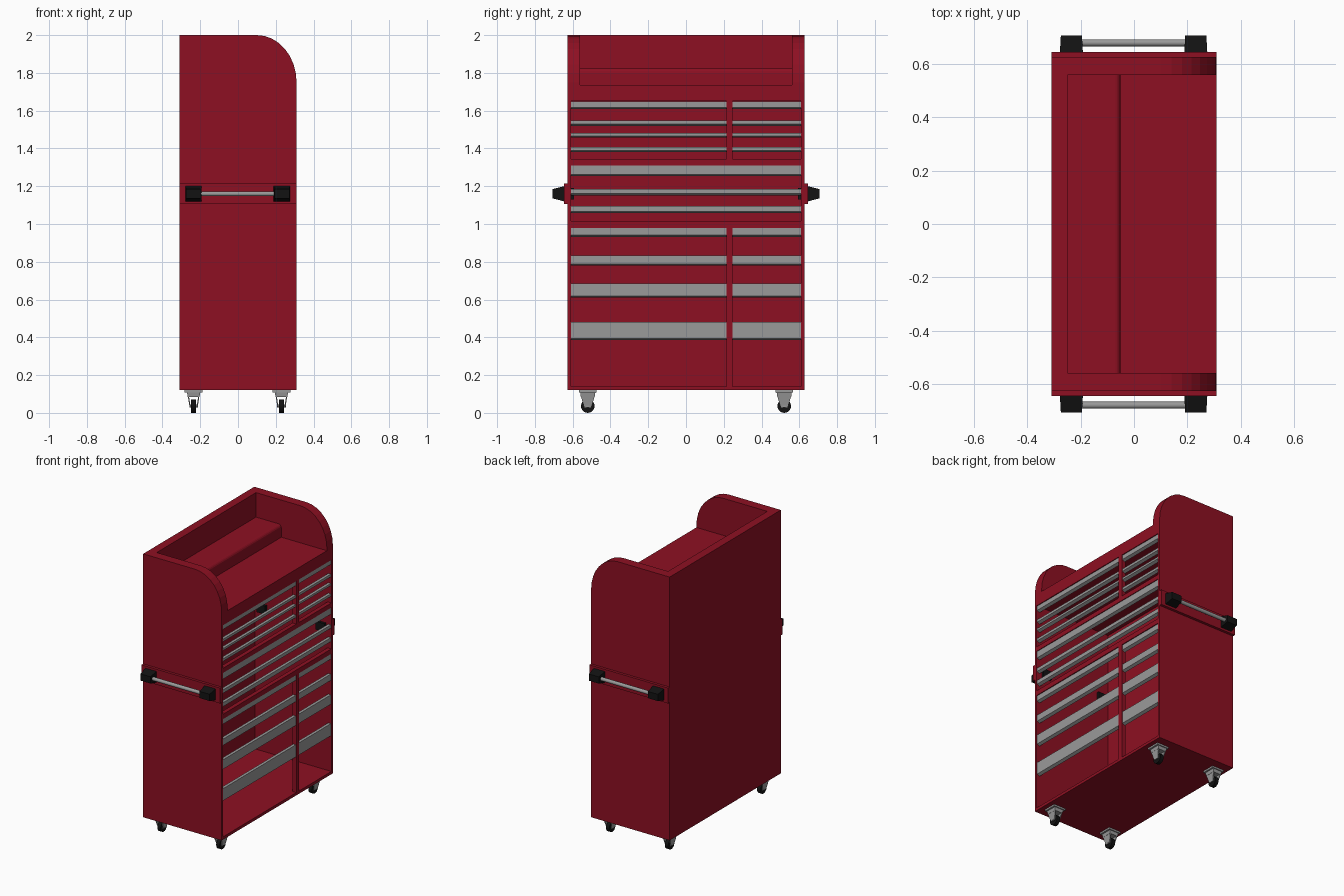
import bpy, bmesh, math
from mathutils import Matrix, Vector

cube = bpy.data.objects.get("Cube")
if cube:
    bpy.data.objects.remove(cube, do_unlink=True)


def material(name, rgb):
    m = bpy.data.materials.new(name)
    m.use_nodes = True
    m.diffuse_color = (*rgb, 1)
    m.node_tree.nodes["Principled BSDF"].inputs["Base Color"].default_value = (*rgb, 1)
    return m


RED = material("cabinet red", (0.27, 0.005, 0.016))
GREY = material("brushed grey", (0.32, 0.32, 0.32))
BLACK = material("black rubber", (0.006, 0.006, 0.006))


def finish(name, bm, mat):
    bmesh.ops.recalc_face_normals(bm, faces=bm.faces)
    mesh = bpy.data.meshes.new(name)
    bm.to_mesh(mesh)
    bm.free()
    mesh.materials.append(mat)
    ob = bpy.data.objects.new(name, mesh)
    bpy.context.collection.objects.link(ob)
    return ob


def box(name, mat, x, y, z, taper=None):
    """Box from (min, max) ranges; taper = (axis, sign, scale vector) shrinks one end."""
    bm = bmesh.new()
    bmesh.ops.create_cube(bm, size=1)
    size = [r[1] - r[0] for r in (x, y, z)]
    mid = [(r[1] + r[0]) / 2 for r in (x, y, z)]
    for v in bm.verts:
        if taper and v.co[taper[0]] * taper[1] > 0:
            v.co = Vector(a * b for a, b in zip(v.co, taper[2]))
        v.co = Vector(m + c * s for m, c, s in zip(mid, v.co, size))
    return finish(name, bm, mat)


def prism(name, mat, profile, y0, y1):
    """Extrude an xz profile along y."""
    bm = bmesh.new()
    face = bm.faces.new([bm.verts.new((x, y0, z)) for x, z in profile])
    out = bmesh.ops.extrude_face_region(bm, geom=[face])
    bmesh.ops.translate(bm, vec=(0, y1 - y0, 0),
                        verts=[g for g in out["geom"] if isinstance(g, bmesh.types.BMVert)])
    return finish(name, bm, mat)


def rod(name, mat, centre, radius, length, segments=20):
    """Cylinder along x."""
    bm = bmesh.new()
    bmesh.ops.create_cone(bm, cap_ends=True, segments=segments, radius1=radius, radius2=radius,
                          depth=length,
                          matrix=Matrix.Translation(centre) @ Matrix.Rotation(math.pi / 2, 4, "Y"))
    ob = finish(name, bm, mat)
    for p in ob.data.polygons:
        p.use_smooth = len(p.vertices) == 4
    return ob


def arc(cx, cz, rx, rz, steps):
    return [(cx + rx * math.cos(a), cz + rz * math.sin(a))
            for a in (math.pi / 2 * i / steps for i in range(steps + 1))]


X, Y = 0.31, 0.627          # half depth and half width of the cabinet
BASE, TOP = 0.12, 2.0
RAIL, DECK = 1.65, 1.735    # underside and surface of the work top
IN_X, IN_Y = 0.25, 0.56     # inner faces of the thick upper walls
FY = 0.61                   # half width of the drawer openings

# Hollow cabinet shell
box("floor_panel", RED, (-X, X), (-Y, Y), (BASE, 0.14))
box("back_panel", RED, (-X, -0.293), (-FY, FY), (0.14, RAIL))
box("work_top", RED, (-X, X), (-IN_Y, IN_Y), (RAIL, DECK))
box("upper_back", RED, (-X, -IN_X), (-IN_Y, IN_Y), (DECK, TOP))
wall = [(-X, TOP), (-X, RAIL), (X, RAIL)] + arc(0.1, 1.75, 0.21, 0.25, 8)
for side, s in (("left", 1), ("right", -1)):
    lo, hi = sorted((s * FY, s * Y))
    box(side + "_side_panel", RED, (-X, X), (lo, hi), (0.14, RAIL))
    lo, hi = sorted((s * IN_Y, s * Y))
    prism(side + "_upper_wall", RED, wall, lo, hi)

# Raised step at the back of the work top
prism("rear_step", RED,
      [(-IN_X, 1.825), (-IN_X, DECK), (-0.05, DECK)] + arc(-0.07, 1.8, 0.02, 0.025, 4),
      -IN_Y, IN_Y)

# Front frame rails and dividers
FRAME = (0.28, X)
for name, z in (("upper_rail", (1.31, 1.343)), ("lower_rail", (0.98, 1.015))):
    box(name, RED, FRAME, (-FY, FY), z)
for name, z in (("upper_divider", (1.343, RAIL)), ("lower_divider", (0.14, 0.98))):
    box(name, RED, FRAME, (0.215, 0.247), z)


# Drawer pull strips with an undercut lower lip
def pull(name, y0, y1, z0, z1):
    prism(name, GREY, [(0.285, z0), (0.285, z1), (0.306, z1), (0.306, z0 + 0.009)], y0, y1)


split = [(1.608, 1.648), (1.52, 1.547), (1.457, 1.481), (1.38, 1.407),
         (0.932, 0.978), (0.78, 0.834), (0.61, 0.686), (0.385, 0.48)]
for i, (z0, z1) in enumerate(split):
    pull(f"wide_drawer_pull_{i}", -FY, 0.215, z0, z1)
    pull(f"narrow_drawer_pull_{i}", 0.247, FY, z0, z1)
for i, (z0, z1) in enumerate([(1.253, 1.309), (1.152, 1.185), (1.057, 1.094)]):
    pull(f"full_drawer_pull_{i}", -FY, FY, z0, z1)

# Side push handles
for side, s in (("left", 1), ("right", -1)):
    lo, hi = sorted((s * Y, s * 0.646))
    box(side + "_handle_plate", RED, (-X, X), (lo, hi), (1.105, 1.215))
    rod(side + "_handle_bar", GREY, (0, s * 0.68, 1.16), 0.013, 0.42)
    for end, cx in (("front", 0.232), ("rear", -0.235)):
        lo, hi = sorted((s * 0.646, s * 0.708))
        box(f"{side}_{end}_handle_cap", BLACK, (cx - 0.043, cx + 0.043), (lo, hi),
            (1.12, 1.2), (1, s, (0.92, 1, 0.6)))
        lo, hi = sorted((s * 0.592, s * FY))
        box(f"{side}_{end}_handle_mount", BLACK, (cx - 0.035, cx + 0.035), (lo, hi),
            (1.13, 1.19))

# Casters
for cx in (-0.235, 0.23):
    for cy in (-0.52, 0.52):
        tag = ("front" if cx > 0 else "rear") + ("_left" if cy > 0 else "_right")
        box(tag + "_caster_plate", GREY, (cx - 0.047, cx + 0.047), (cy - 0.047, cy + 0.047),
            (0.108, BASE))
        box(tag + "_caster_crown", GREY, (cx - 0.035, cx + 0.035), (cy - 0.04, cy + 0.04),
            (0.085, 0.108), (2, -1, (0.9, 0.92, 1)))
        for s in (-1, 1):
            leg = box(f"{tag}_caster_fork_{'outer' if s > 0 else 'inner'}", GREY,
                      (-0.003, 0.003), (-0.037, 0.037), (0.028, 0.09), (2, -1, (1, 0.5, 1)))
            for v in leg.data.vertices:
                v.co.x += cx + s * (0.028 if v.co.z > 0.05 else 0.018)
                v.co.y += cy
        rod(tag + "_caster_wheel", BLACK, (cx, cy, 0.036), 0.036, 0.026)
        rod(tag + "_caster_axle", GREY, (cx, cy, 0.036), 0.009, 0.046, 10)
